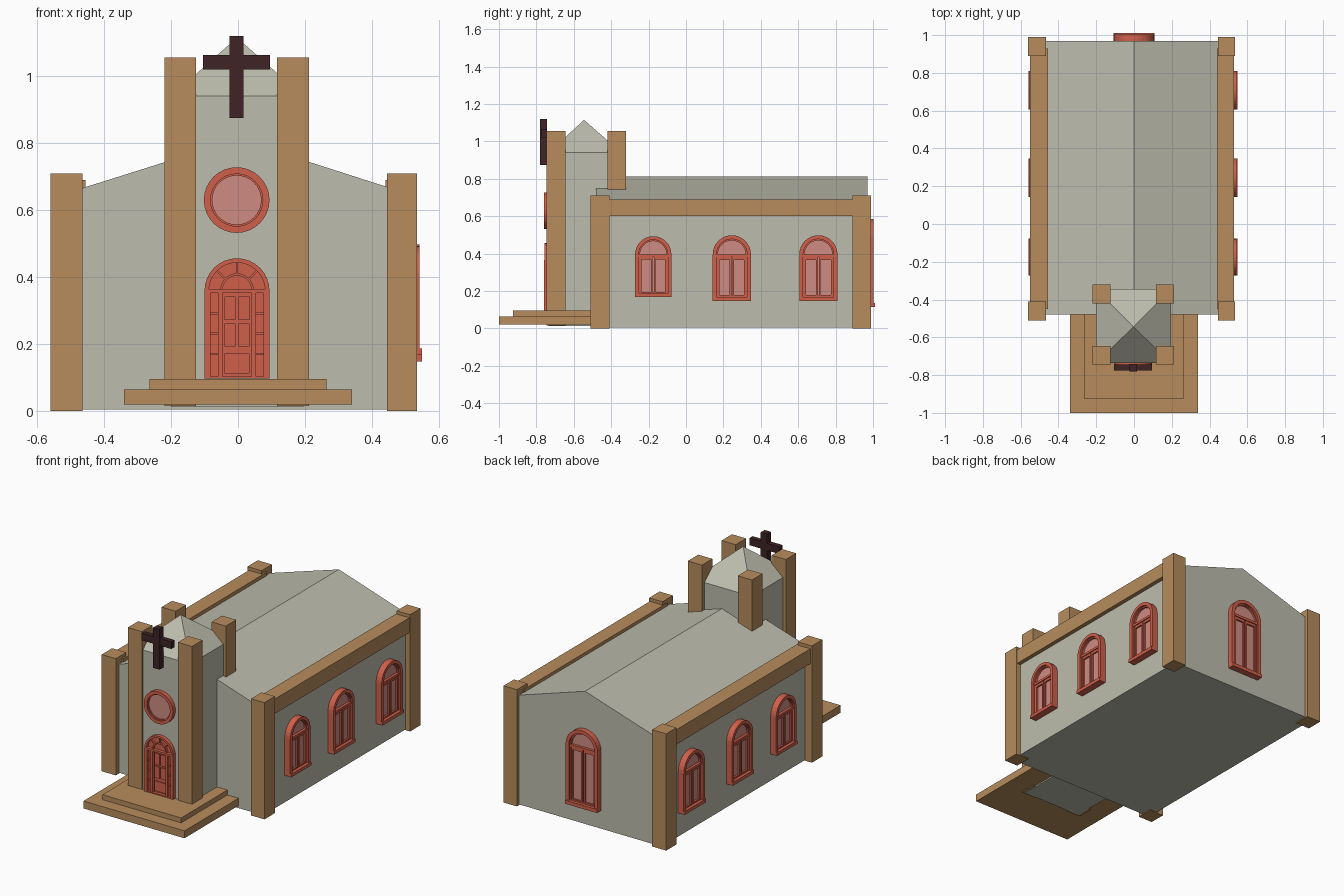
import bpy, bmesh, math
from mathutils import Matrix

if "Cube" in bpy.data.objects:
    bpy.data.objects.remove(bpy.data.objects["Cube"], do_unlink=True)


def material(name, rgb):
    col = [(c / 255 / 12.92 if c < 11 else ((c / 255 + 0.055) / 1.055) ** 2.4) for c in rgb] + [1]
    m = bpy.data.materials.new(name)
    m.use_nodes = True
    m.diffuse_color = col
    m.node_tree.nodes["Principled BSDF"].inputs["Base Color"].default_value = col
    return m


STONE = material("pale_stone", (188, 188, 173))
TAN = material("tan_stone", (183, 140, 92))
RED = material("red_wood", (208, 96, 75))
GLASS = material("pink_glass", (207, 140, 131))
DARK = material("dark_wood", (62, 36, 38))


def finish(bm, name, mats, loc=(0, 0, 0), turn=0):
    bmesh.ops.recalc_face_normals(bm, faces=bm.faces)
    me = bpy.data.meshes.new(name)
    bm.to_mesh(me)
    bm.free()
    for m in mats:
        me.materials.append(m)
    ob = bpy.data.objects.new(name, me)
    bpy.context.scene.collection.objects.link(ob)
    ob.matrix_world = Matrix.Translation(loc) @ Matrix.Rotation(math.radians(turn), 4, 'Z')
    return ob


def prism(bm, pts, y0, y1, mat=0):
    """Extrude an xz outline from y0 to y1."""
    a = [bm.verts.new((x, y0, z)) for x, z in pts]
    b = [bm.verts.new((x, y1, z)) for x, z in pts]
    n = len(pts)
    faces = [bm.faces.new(a), bm.faces.new(b[::-1])]
    faces += [bm.faces.new((a[i], b[i], b[(i + 1) % n], a[(i + 1) % n])) for i in range(n)]
    for f in faces:
        f.material_index = mat


def ring(bm, outer, inner, y0, y1, mat=0):
    """Extrude the band between two matching xz outlines."""
    loops = [[bm.verts.new((x, y, z)) for x, z in pts]
             for pts, y in ((outer, y0), (inner, y0), (inner, y1), (outer, y1))]
    n = len(outer)
    for k in range(4):
        p, q = loops[k], loops[(k + 1) % 4]
        for i in range(n):
            j = (i + 1) % n
            bm.faces.new((p[i], q[i], q[j], p[j])).material_index = mat


def slab(bm, x0, x1, z0, z1, y0, y1, mat=0):
    prism(bm, [(x0, z0), (x1, z0), (x1, z1), (x0, z1)], y0, y1, mat)


def box(name, mat, x, y, z):
    bm = bmesh.new()
    slab(bm, *x, *z, *y)
    return finish(bm, name, [mat])


def arch(half, base, spring, steps=16):
    top = [(half * math.cos(math.pi * i / steps), spring + half * math.sin(math.pi * i / steps))
           for i in range(steps + 1)]
    return [(-half, base), (half, base)] + top


def circle(r, steps=32):
    return [(r * math.cos(math.tau * i / steps), r * math.sin(math.tau * i / steps))
            for i in range(steps)]


def spoke(bm, angle, r0, r1, w, z, y0, y1, mat):
    c, s = math.cos(angle), math.sin(angle)
    prism(bm, [(r * c - t * s, z + r * s + t * c)
               for r, t in ((r0, -w), (r1, -w), (r1, w), (r0, w))], y0, y1, mat)


def window(name, loc, turn, half, height):
    """Arched window on a wall, base at loc, with two sashes and a fanlight."""
    spring = height - half
    t = half * 0.2
    bm = bmesh.new()
    prism(bm, arch(half - t / 2, t / 2, spring), -0.012, 0.01, 1)
    ring(bm, arch(half, 0, spring), arch(half - t, t, spring), -0.035, 0.01)
    ring(bm, arch(half - t, t, spring), arch(half - t * 1.35, t * 1.35, spring), -0.024, 0.01)
    slab(bm, -half, half, 0, t, -0.042, 0.01)
    slab(bm, t - half, half - t, spring - t * 0.7, spring, -0.028, 0)
    for side in (-1, 1):
        lo, hi = sorted((side * t * 0.15, side * (half - t * 1.3)))
        w = t * 0.45
        sash = [(lo, t), (hi, t), (hi, spring - t * 0.7), (lo, spring - t * 0.7)]
        hole = [(lo + w, t + w), (hi - w, t + w), (hi - w, spring - t - w), (lo + w, spring - t - w)]
        ring(bm, sash, hole, -0.022, 0)
    finish(bm, name, [RED, GLASS], loc, turn)


# Nave with gabled roof
bm = bmesh.new()
prism(bm, [(-0.515, 0.005), (0.505, 0.005), (0.505, 0.65), (0, 0.812), (-0.515, 0.65)], -0.48, 0.97)
finish(bm, "nave", [STONE])

# Corner piers and eave beams
for side, px, bx in (("right", (-0.56, -0.465), (-0.55, -0.455)),
                     ("left", (0.445, 0.535), (0.44, 0.53))):
    box(side + "_front_pier", TAN, px, (-0.51, -0.41), (0, 0.71))
    box(side + "_back_pier", TAN, px, (0.89, 0.99), (0, 0.71))
    box(side + "_eave_beam", TAN, bx, (-0.45, 0.93), (0.6, 0.69))

# Bell tower and its four piers
box("tower", STONE, (-0.2, 0.195), (-0.735, -0.345), (0.012, 0.94))
bm = bmesh.new()
base = [bm.verts.new((x, y, 0.94)) for x, y in
        ((-0.2, -0.735), (0.195, -0.735), (0.195, -0.345), (-0.2, -0.345))]
tip = bm.verts.new((-0.003, -0.545, 1.115))
bm.faces.new(base[::-1])
for i in range(4):
    bm.faces.new((base[i], base[(i + 1) % 4], tip))
finish(bm, "tower_roof", [STONE])
for side, px in (("right", (-0.22, -0.125)), ("left", (0.117, 0.212))):
    box(side + "_front_tower_pier", TAN, px, (-0.745, -0.645), (0.015, 1.055))
    box(side + "_back_tower_pier", TAN, px, (-0.42, -0.32), (0.6, 1.055))

# Entrance steps
box("lower_step", TAN, (-0.34, 0.34), (-1, -0.475), (0.02, 0.065))
box("upper_step", TAN, (-0.265, 0.265), (-0.925, -0.475), (0.06, 0.095))

# Cross
bm = bmesh.new()
slab(bm, -0.025, 0.017, 0.875, 1.12, -0.78, -0.742)
slab(bm, -0.105, 0.095, 1.02, 1.063, -0.776, -0.745)
finish(bm, "cross", [DARK])

# Round window
bm = bmesh.new()
prism(bm, circle(0.08), -0.01, 0.01, 1)
ring(bm, circle(0.098), circle(0.078), -0.025, 0.01)
ring(bm, circle(0.078), circle(0.073), -0.017, 0.01)
finish(bm, "round_window", [RED, GLASS], (-0.004, -0.735, 0.63))

# Arched double-framed door with fanlight and side panels
bm = bmesh.new()
spring = 0.262
prism(bm, arch(0.094, 0, spring), -0.004, 0.01)
ring(bm, arch(0.097, 0, spring), arch(0.084, 0.006, spring), -0.022, 0.01)
ring(bm, arch(0.05, spring, spring + 0.002), arch(0.043, spring + 0.004, spring + 0.002), -0.016, 0)
slab(bm, -0.095, 0.095, spring - 0.006, spring + 0.006, -0.024, 0)
for i in range(1, 4):
    spoke(bm, math.pi * i / 4, 0.046, 0.088, 0.003, spring, -0.015, 0, 0)
for side in (-1, 1):
    for x, w, d in ((0.05, 0.007, 0.02), (0.088, 0.009, 0.024)):
        slab(bm, side * x - w, side * x + w, 0, spring, -d, 0)
    for z in (0.07, 0.13, 0.19):
        slab(bm, side * 0.068 - 0.013, side * 0.068 + 0.013, z, z + 0.007, -0.015, 0)
    for z0, z1 in ((0.095, 0.165), (0.175, 0.245)):
        lo, hi = sorted((side * 0.004, side * 0.037))
        slab(bm, lo, hi, z0, z1, -0.011, 0)
slab(bm, -0.037, 0.037, 0.015, 0.075, -0.011, 0)
finish(bm, "front_door", [RED], (-0.003, -0.735, 0.097))

# Side and back windows
for label, wall, turn in (("left", 0.507, 90), ("right", -0.517, -90)):
    window(label + "_front_window", (wall, -0.175, 0.168), turn, 0.097, 0.325)
    window(label + "_middle_window", (wall, 0.245, 0.148), turn, 0.102, 0.35)
    window(label + "_back_window", (wall, 0.708, 0.148), turn, 0.102, 0.35)
window("rear_window", (0, 0.968, 0.115), 180, 0.108, 0.47)
